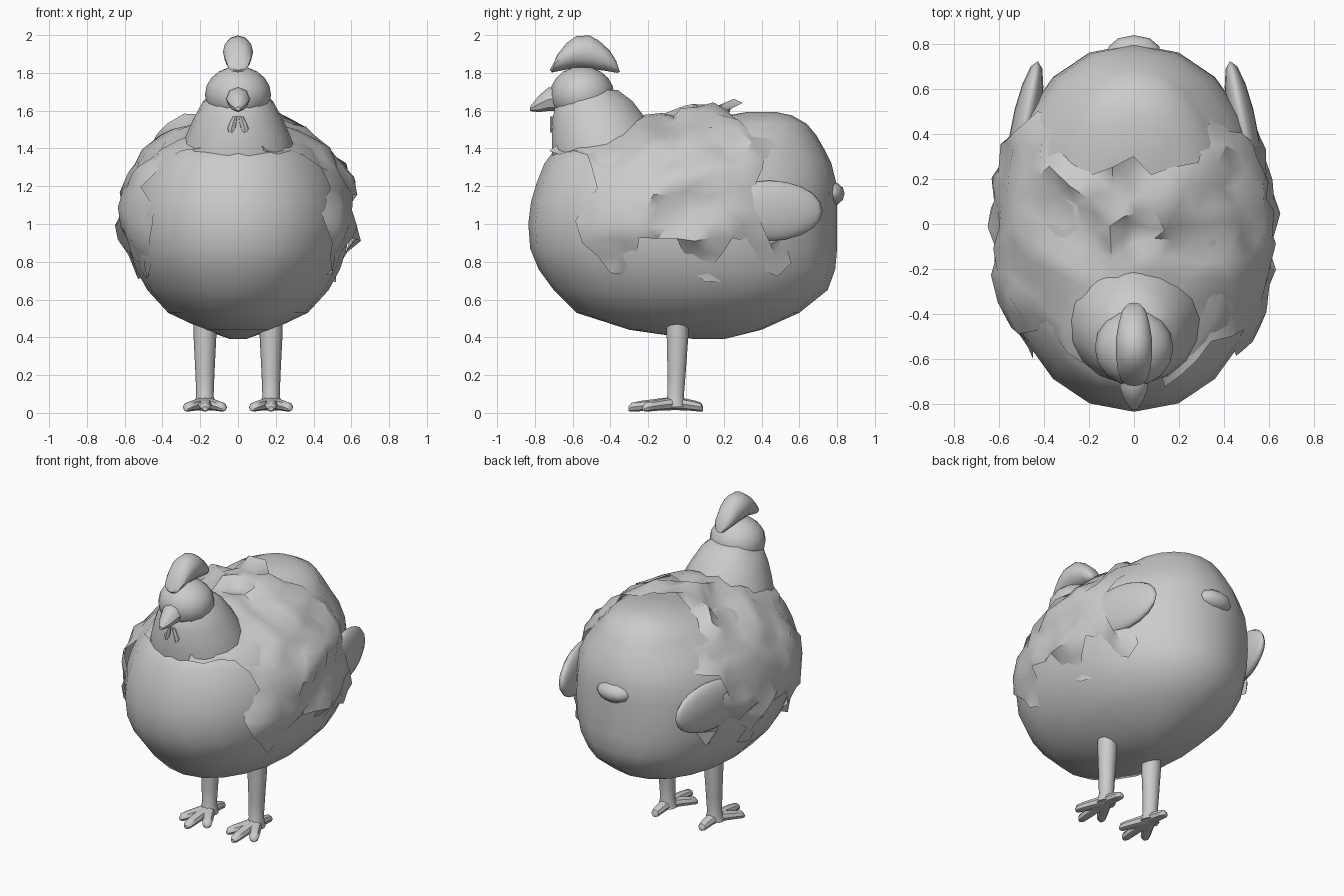
import bpy, bmesh, math, random
from mathutils import Vector, noise
from mathutils.bvhtree import BVHTree

if "Cube" in bpy.data.objects:
    bpy.data.objects.remove(bpy.data.objects["Cube"])

random.seed(4)


def finish(name, bm, angle=40):
    bmesh.ops.recalc_face_normals(bm, faces=bm.faces)
    me = bpy.data.meshes.new(name)
    bm.to_mesh(me)
    bm.free()
    ob = bpy.data.objects.new(name, me)
    bpy.context.collection.objects.link(ob)
    bpy.ops.object.select_all(action='DESELECT')
    ob.select_set(True)
    bpy.context.view_layer.objects.active = ob
    bpy.ops.object.shade_smooth_by_angle(angle=math.radians(angle))
    return ob


def loft(rings, n=12, power=2.0):
    """Skin rings given as (centre, half axis u, half axis v)."""
    bm = bmesh.new()
    loops = []
    for c, u, v in rings:
        c, u, v = Vector(c), Vector(u), Vector(v)
        row = []
        for i in range(n):
            a = 2 * math.pi * i / n
            ca, sa = math.cos(a), math.sin(a)
            p = math.copysign(abs(ca) ** (2 / power), ca)
            q = math.copysign(abs(sa) ** (2 / power), sa)
            row.append(bm.verts.new(c + u * p + v * q))
        loops.append(row)
    for r, s in zip(loops, loops[1:]):
        for i in range(n):
            j = (i + 1) % n
            bm.faces.new((r[i], r[j], s[j], s[i]))
    caps = [bm.faces.new(loops[0][::-1]), bm.faces.new(loops[-1])]
    bmesh.ops.poke(bm, faces=caps)
    return bm


def stack(levels, n, power=2.0):
    """Horizontal rings from (z, y front, y back, half width)."""
    return loft([((0, (a + b) / 2, z), (w, 0, 0), (0, (b - a) / 2, 0))
                 for z, a, b, w in levels], n, power)


def ball(name, loc, size, turn=0.0, u=16, v=10):
    bm = bmesh.new()
    bmesh.ops.create_uvsphere(bm, u_segments=u, v_segments=v, radius=1)
    ob = finish(name, bm)
    ob.location, ob.scale, ob.rotation_euler = loc, size, (0, 0, turn)
    return ob


# Round body with a raised rump
BODY = [(0.39, 0.05, 0.2, 0.04), (0.44, -0.3, 0.4, 0.18), (0.53, -0.58, 0.6, 0.37),
        (0.65, -0.70, 0.75, 0.48), (0.76, -0.78, 0.79, 0.54), (0.87, -0.825, 0.80, 0.575),
        (1.0, -0.835, 0.80, 0.59), (1.12, -0.82, 0.80, 0.58), (1.22, -0.79, 0.795, 0.555),
        (1.32, -0.75, 0.77, 0.505), (1.40, -0.69, 0.73, 0.44), (1.47, -0.40, 0.69, 0.36),
        (1.53, 0.0, 0.64, 0.275), (1.575, 0.22, 0.56, 0.16), (1.592, 0.32, 0.48, 0.07)]
bm = stack(BODY, 20, 2.15)
bm.normal_update()
tree = BVHTree.FromBMesh(bm)
finish("body", bm)

# Ragged plumage wrapped over the back and both sides
bm = bmesh.new()
bmesh.ops.create_icosphere(bm, subdivisions=4, radius=1)
core = Vector((0, 0, 1.0))
drop = []
for v in bm.verts:
    hit, nor, _, _ = tree.ray_cast(core, v.co)
    x, y, z = hit
    wob = noise.noise(Vector((abs(x), y, z)) * 4 + Vector((3, 1, 7)))
    back = 0.2 + 0.26 * min(1, abs(x) / 0.45)
    m = min(y + 0.55, back - y, z - 0.79) + 0.2 * wob
    if m < -0.02:
        drop.append(v)
    lift = min(0.04, 0.3 * m) + 0.05 * noise.noise(hit * 7) + 0.012 * random.uniform(-1, 1)
    if z > 1.35:
        lift += 0.035 if abs(x) < 0.15 else -0.015
    jit = Vector([random.uniform(-.018, .018) for _ in range(3)])
    v.co = hit + nor * lift + jit
bmesh.ops.delete(bm, geom=drop, context='VERTS')
finish("plumage", bm, 45)

# Neck and head
finish("neck", stack([(1.28, -0.70, -0.1, 0.32), (1.38, -0.715, -0.11, 0.305),
                      (1.47, -0.715, -0.15, 0.275), (1.56, -0.71, -0.21, 0.235),
                      (1.65, -0.69, -0.28, 0.185), (1.71, -0.62, -0.36, 0.12)], 18))
ball("head", (0, -0.55, 1.685), (0.175, 0.17, 0.15))

# Beak
finish("beak", loft([((0, y, z), (r, 0, 0), (0, 0, r)) for y, z, r in
                     [(-0.66, 1.665, 0.065), (-0.73, 1.66, 0.062),
                      (-0.78, 1.635, 0.043), (-0.825, 1.61, 0.012)]], 8))

# Comb, an arched lobe with blunt ends on the head
finish("comb", loft([((0, y, z), (w, 0, 0), (0, k, h)) for y, z, w, h, k in
                     [(-0.71, 1.835, 0.035, 0.02, 0.01), (-0.695, 1.85, 0.058, 0.048, 0.015),
                      (-0.65, 1.885, 0.072, 0.075, 0.02), (-0.59, 1.91, 0.08, 0.085, 0.01),
                      (-0.51, 1.91, 0.08, 0.088, 0), (-0.44, 1.89, 0.068, 0.08, -0.02),
                      (-0.385, 1.86, 0.052, 0.06, -0.02), (-0.36, 1.835, 0.03, 0.03, -0.01)]], 12))

# Tail tuft
ball("tail", (0, 0.765, 1.16), (0.12, 0.075, 0.065), 0, 10, 6)

for s, side in ((-1, "left"), (1, "right")):
    # Wing tip blade
    ball(side + "_wing_tip", (s * 0.485, 0.44, 1.07), (0.06, 0.29, 0.16), s * 0.2, 14, 10)
    # Wattle
    finish(side + "_wattle", loft([((s * x, -0.695, z), (r, 0, 0), (0, 0.025, 0)) for x, z, r in
                                   [(0.015, 1.57, 0.014), (0.025, 1.54, 0.022),
                                    (0.035, 1.505, 0.026), (0.038, 1.485, 0.012)]], 8))
    # Leg
    cx = s * 0.175
    finish(side + "_leg", loft([((cx, y, z), (r, 0, 0), (0, r, 0)) for y, z, r in
                                [(-0.045, 0.5, 0.062), (-0.045, 0.4, 0.06), (-0.05, 0.2, 0.05),
                                 (-0.055, 0.09, 0.046), (-0.06, 0.03, 0.06)]], 10))
    # Toes
    for k, (dx, dy) in enumerate([(0, -0.25), (0.1, -0.17), (-0.1, -0.17), (0, 0.145)]):
        d = Vector((dx, dy, 0))
        u = Vector((-dy, dx, 0)).normalized()
        rings = [(Vector((cx, -0.055, z)) + d * t, u * r, (0, 0, r * 0.85)) for t, z, r in
                 [(0, 0.05, 0.042), (0.4, 0.044, 0.036), (0.75, 0.036, 0.032),
                  (0.93, 0.03, 0.028), (1, 0.022, 0.014)]]
        finish(f"{side}_toe_{k + 1}", loft(rings, 8))
